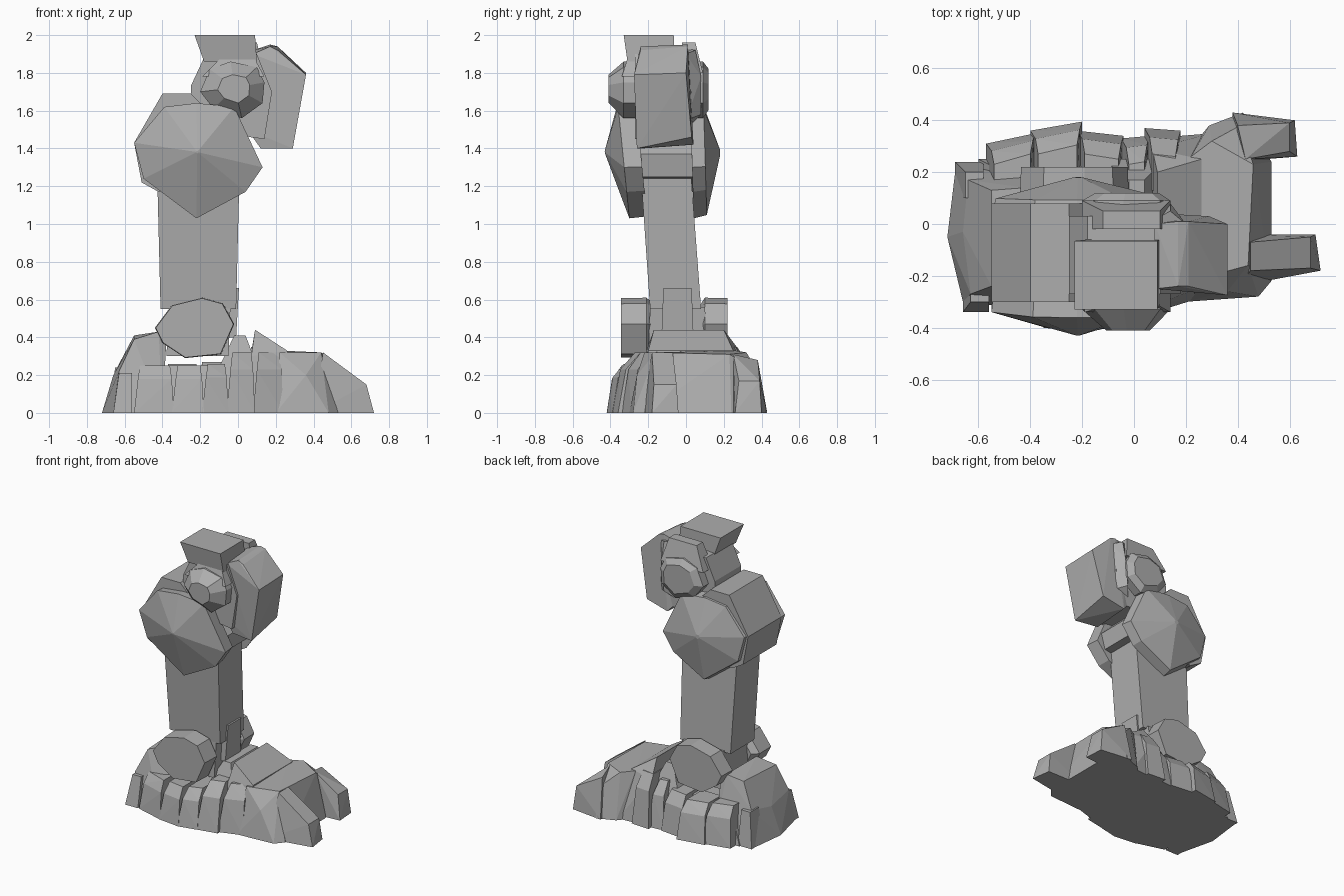
import bpy, bmesh

grey = bpy.data.materials.new("stone_grey")
grey.diffuse_color = (0.42, 0.42, 0.42, 1)


def hull(name, pts):
    """Faceted convex block around a few corner points."""
    bm = bmesh.new()
    for p in pts:
        bm.verts.new(p)
    bmesh.ops.convex_hull(bm, input=bm.verts)
    loose = [v for v in bm.verts if not v.link_faces]
    bmesh.ops.delete(bm, geom=loose, context='VERTS')
    bmesh.ops.dissolve_limit(bm, angle_limit=0.03, verts=bm.verts, edges=bm.edges)
    bmesh.ops.recalc_face_normals(bm, faces=bm.faces)
    me = bpy.data.meshes.new(name)
    bm.to_mesh(me)
    bm.free()
    me.materials.append(grey)
    ob = bpy.data.objects.new(name, me)
    bpy.context.collection.objects.link(ob)
    return ob


def slab(name, outline, rings, lean=0.0):
    """Side outline (x, z) repeated at several y, scaled about its middle."""
    cx = sum(p[0] for p in outline) / len(outline)
    cz = sum(p[1] for p in outline) / len(outline)
    return hull(name, [(cx + (x - cx) * s, y - lean * (z - cz) * s, cz + (z - cz) * s)
                       for y, s in rings for x, z in outline])


def block(name, base, top, z0, z1):
    """Block between two rectangles (x0, x1, y0, y1)."""
    return hull(name, [(x, y, z) for r, z in ((base, z0), (top, z1))
                       for x in r[:2] for y in r[2:]])


# Shin, leaning slightly sideways
block("shin", (-0.41, -0.01, -0.19, 0.08), (-0.43, 0.01, -0.245, 0.02), 0.55, 1.35)

# Knee: two pointed octagonal caps on a central drum
knee = [(-0.55, 1.43), (-0.39, 1.62), (-0.22, 1.64), (-0.02, 1.62), (0.13, 1.30),
        (0.04, 1.17), (-0.22, 1.03), (-0.5, 1.24)]
slab("knee_front_cap", knee, [(-0.43, 0.02), (-0.335, 1), (-0.24, 0.97)], 0.1)
slab("knee_back_cap", knee, [(0.18, 0.05), (0.10, 0.95), (0.03, 1)], 0.03)
hull("knee_drum", [(x, y, z) for y in (-0.3, 0.08) for x, z in
     ((-0.55, 1.43), (-0.51, 1.22), (-0.40, 1.69), (-0.25, 1.69), (0.0, 1.42),
      (0.08, 1.37), (0.06, 1.25), (-0.42, 1.17))])

# Thigh core and the round joints beside it
hull("thigh_core", [(x, y, z) for y in (-0.27, 0.03) for x, z in
     ((-0.25, 1.5), (-0.25, 1.73), (-0.18, 1.88), (0.1, 1.9), (0.18, 1.7), (0.14, 1.45))])
joint = [(-0.2, 1.7), (-0.15, 1.82), (-0.04, 1.86), (0.1, 1.83), (0.14, 1.75),
         (0.13, 1.64), (0.02, 1.56), (-0.13, 1.61)]
slab("thigh_front_joint", joint, [(-0.41, 0.5), (-0.33, 1), (-0.26, 1)])
slab("thigh_back_joint", joint, [(0.12, 0.72), (0.09, 1), (-0.02, 1)])
block("thigh_back_crest", (-0.2, 0.14, -0.02, 0.09), (-0.12, 0.1, -0.02, 0.05), 1.8, 1.96)
block("thigh_front_crest", (-0.19, 0.14, -0.34, -0.25), (-0.06, 0.07, -0.3, -0.25), 1.78, 1.91)
block("thigh_stump", (-0.18, 0.1, -0.31, -0.06), (-0.23, 0.09, -0.33, -0.065), 1.86, 2.0)

# Knee guard plate facing the toes
hull("knee_guard", [(0.08, -0.25, 1.90), (0.17, -0.24, 1.94), (0.21, -0.24, 1.92),
     (0.36, -0.275, 1.79), (0.29, -0.26, 1.40), (0.12, -0.23, 1.40), (0.05, -0.23, 1.5),
     (0.08, 0.0, 1.92), (0.17, 0.01, 1.95), (0.21, 0.01, 1.94), (0.36, 0.0, 1.8),
     (0.29, 0.03, 1.46), (0.12, 0.04, 1.42), (0.05, 0.02, 1.5)])
hull("knee_guard_rim", [(0.05, 0.0, 1.93), (0.14, 0.05, 1.92), (0.14, 0.08, 1.78),
     (0.12, 0.08, 1.58), (0.2, 0.0, 1.9), (0.2, 0.0, 1.55), (0.05, 0.0, 1.5)])

# Ankle discs, hub and front block
ankle = [(-0.44, 0.45), (-0.35, 0.57), (-0.19, 0.61), (-0.08, 0.58), (-0.02, 0.47),
         (-0.09, 0.31), (-0.28, 0.29), (-0.4, 0.37)]
slab("ankle_front_disc", ankle, [(-0.345, 0.98), (-0.21, 1), (-0.17, 0.8)])
slab("ankle_back_disc", ankle, [(0.22, 0.98), (0.1, 1), (0.08, 0.8)])
block("ankle_hub", (-0.38, -0.05, -0.2, 0.12), (-0.36, -0.04, -0.19, 0.1), 0.3, 0.56)
block("ankle_front_block", (-0.12, -0.01, -0.13, 0.04), (-0.1, 0.005, -0.12, 0.03), 0.4, 0.66)

# Foot body and instep ridges
block("foot_body", (-0.6, 0.4, -0.28, 0.25), (-0.5, 0.3, -0.2, 0.2), 0.0, 0.25)
hull("instep", [(0.06, -0.28, 0), (0.06, 0.33, 0), (0.09, -0.17, 0.44), (0.09, 0.2, 0.44),
     (0.07, -0.22, 0.3), (0.07, 0.29, 0.32), (0.3, -0.27, 0), (0.3, 0.35, 0),
     (0.26, -0.2, 0.33), (0.26, 0.25, 0.33)])
block("instep_rear", (-0.12, 0.12, -0.22, 0.25), (-0.02, 0.04, -0.14, 0.17), 0.2, 0.41)
hull("toe_base", [(0.2, -0.3, 0), (0.2, 0.27, 0), (0.29, 0.38, 0), (0.42, 0.43, 0),
     (0.53, 0.24, 0), (0.53, -0.22, 0), (0.48, -0.28, 0), (0.22, -0.22, 0.32),
     (0.22, 0.26, 0.33), (0.3, 0.32, 0.32), (0.41, 0.38, 0.22), (0.46, 0.23, 0.31),
     (0.44, -0.16, 0.32), (0.36, -0.26, 0.2)])

# Two toes
hull("front_toe", [(0.4, -0.24, 0), (0.4, -0.04, 0), (0.72, -0.18, 0), (0.70, -0.04, 0),
     (0.68, -0.17, 0.15), (0.68, -0.05, 0.15), (0.45, -0.18, 0.32), (0.45, -0.07, 0.32)])
hull("back_toe", [(0.38, 0.24, 0), (0.38, 0.43, 0), (0.63, 0.26, 0), (0.62, 0.4, 0),
     (0.6, 0.28, 0.17), (0.6, 0.39, 0.17), (0.43, 0.25, 0.31), (0.4, 0.38, 0.28)])

# Heel: broad wedge with a ridge and two corner blocks
hull("heel", [(-0.72, -0.05, 0), (-0.69, 0.2, 0), (-0.66, -0.3, 0), (-0.4, -0.33, 0),
     (-0.4, 0.25, 0), (-0.66, -0.03, 0.2), (-0.64, 0.17, 0.24), (-0.63, -0.27, 0.22),
     (-0.55, -0.24, 0.39), (-0.55, 0.13, 0.41), (-0.42, -0.2, 0.43), (-0.42, 0.14, 0.43),
     (-0.38, -0.2, 0.37), (-0.38, 0.15, 0.37)])
block("heel_front_corner", (-0.66, -0.56, -0.34, -0.2), (-0.63, -0.56, -0.3, -0.18), 0, 0.21)
block("heel_back_corner", (-0.69, -0.58, 0.1, 0.24), (-0.65, -0.58, 0.1, 0.2), 0, 0.24)


# Side blocks along the foot edges: x0, x1, outer y at each end, height, bevel of the top
def side_block(name, x0, x1, ya, yb, h, cut):
    s = 1 if ya > 0 else -1
    inner = 0.13 * s
    hull(name, [(x0, inner, 0), (x1, inner, 0), (x0, ya, 0), (x1, yb, 0),
                (x0 + 0.02, ya - 0.35 * cut * s, h * 0.72),
                (x1 - 0.01, yb - 0.35 * cut * s, h * 0.72),
                (x0 + 0.03, ya - cut * s, h), (x1 - 0.02, yb - cut * s, h),
                (x0 + 0.03, inner, h), (x1 - 0.02, inner, h)])


sides = {"front": [(-0.55, -0.34, -0.34, -0.40, 0.25, 0.07), (-0.35, -0.18, -0.40, -0.42, 0.25, 0.08),
                   (-0.19, -0.05, -0.42, -0.39, 0.26, 0.09), (-0.06, 0.09, -0.39, -0.36, 0.32, 0.12),
                   (0.08, 0.24, -0.34, -0.29, 0.32, 0.1)],
         "back": [(-0.57, -0.38, 0.31, 0.35, 0.27, 0.08), (-0.40, -0.2, 0.36, 0.395, 0.26, 0.09),
                  (-0.22, -0.04, 0.36, 0.34, 0.27, 0.09), (-0.05, 0.06, 0.33, 0.34, 0.31, 0.1),
                  (0.04, 0.18, 0.37, 0.36, 0.35, 0.1)]}
for edge, rows in sides.items():
    for i, row in enumerate(rows):
        side_block(f"{edge}_side_block_{i}", *row)
